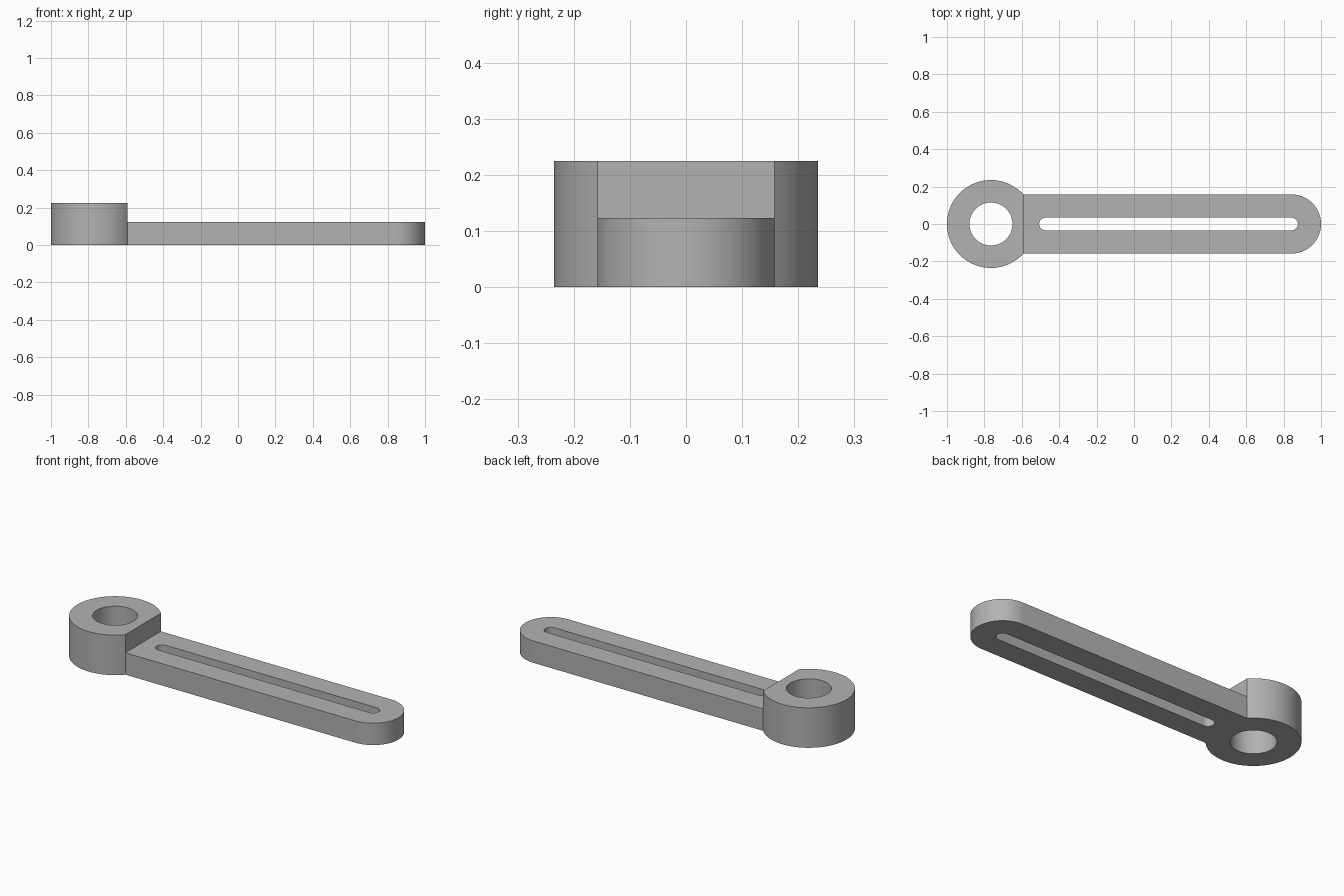
import bpy, bmesh, math

if "Cube" in bpy.data.objects:
    bpy.data.objects.remove(bpy.data.objects["Cube"])

RING_X, RING_R, HOLE_R, RING_H = -0.765, 0.235, 0.115, 0.225
BAR_W, BAR_H, TIP_X = 0.158, 0.123, 0.842
SLOT_A, SLOT_B, SLOT_R = -0.473, 0.842, 0.034
FLAT = math.asin(BAR_W / RING_R)
JOINT_X = RING_X + RING_R * math.cos(FLAT)


def arc(cx, r, a0, a1, n):
    return [(cx + r * math.cos(a0 + (a1 - a0) * i / n),
             r * math.sin(a0 + (a1 - a0) * i / n)) for i in range(n + 1)]


def prism(bm, outline, hole, height):
    """Extrude an outline with one hole up from the ground."""
    edges = []
    for loop in (outline, hole):
        vs = [bm.verts.new((x, y, 0)) for x, y in loop]
        edges += [bm.edges.new((v, vs[i - 1])) for i, v in enumerate(vs)]
    fill = bmesh.ops.triangle_fill(bm, edges=edges, use_beauty=True)
    faces = [g for g in fill["geom"] if isinstance(g, bmesh.types.BMFace)]
    ext = bmesh.ops.extrude_face_region(bm, geom=faces, use_keep_orig=True)
    top = [g for g in ext["geom"] if isinstance(g, bmesh.types.BMVert)]
    bmesh.ops.translate(bm, verts=top, vec=(0, 0, height))


def joint_faces(bm):
    return [f for f in bm.faces if all(abs(v.co.x - JOINT_X) < 1e-4 for v in f.verts)]


bm = bmesh.new()
# Pivot ring with a flat towards the bar
prism(bm, arc(RING_X, RING_R, FLAT, 2 * math.pi - FLAT, 72),
      arc(RING_X, HOLE_R, 0, 2 * math.pi, 64)[:-1], RING_H)
# Open the flat where the bar joins
flat = joint_faces(bm)
geom = flat + list({e for f in flat for e in f.edges}) + list({v for f in flat for v in f.verts})
bmesh.ops.bisect_plane(bm, geom=geom, plane_co=(0, 0, BAR_H), plane_no=(0, 0, 1))
low = [f for f in joint_faces(bm) if f.calc_center_median().z < BAR_H]
bmesh.ops.delete(bm, geom=low, context="FACES_ONLY")

# Slotted bar with a round tip, open at the joint
bar = bmesh.new()
h = math.pi / 2
prism(bar, [(JOINT_X, -BAR_W)] + arc(TIP_X, BAR_W, -h, h, 40) + [(JOINT_X, BAR_W)],
      arc(SLOT_B, SLOT_R, -h, h, 20) + arc(SLOT_A, SLOT_R, h, 3 * h, 20), BAR_H)
bmesh.ops.delete(bar, geom=joint_faces(bar), context="FACES_ONLY")
tmp = bpy.data.meshes.new("bar_part")
bar.to_mesh(tmp)
bar.free()
bm.from_mesh(tmp)
bpy.data.meshes.remove(tmp)

# Weld both into one solid
bmesh.ops.remove_doubles(bm, verts=bm.verts, dist=1e-4)
bmesh.ops.recalc_face_normals(bm, faces=bm.faces)
mesh = bpy.data.meshes.new("slotted_lever_arm")
bm.to_mesh(mesh)
bm.free()
arm = bpy.data.objects.new("slotted_lever_arm", mesh)
bpy.context.collection.objects.link(arm)

grey = bpy.data.materials.new("grey_metal")
grey.diffuse_color = (0.45, 0.45, 0.45, 1)
grey.use_nodes = True
grey.node_tree.nodes["Principled BSDF"].inputs["Base Color"].default_value = grey.diffuse_color
mesh.materials.append(grey)

bpy.context.view_layer.objects.active = arm
arm.select_set(True)
bpy.ops.object.shade_smooth_by_angle(angle=math.radians(30))
